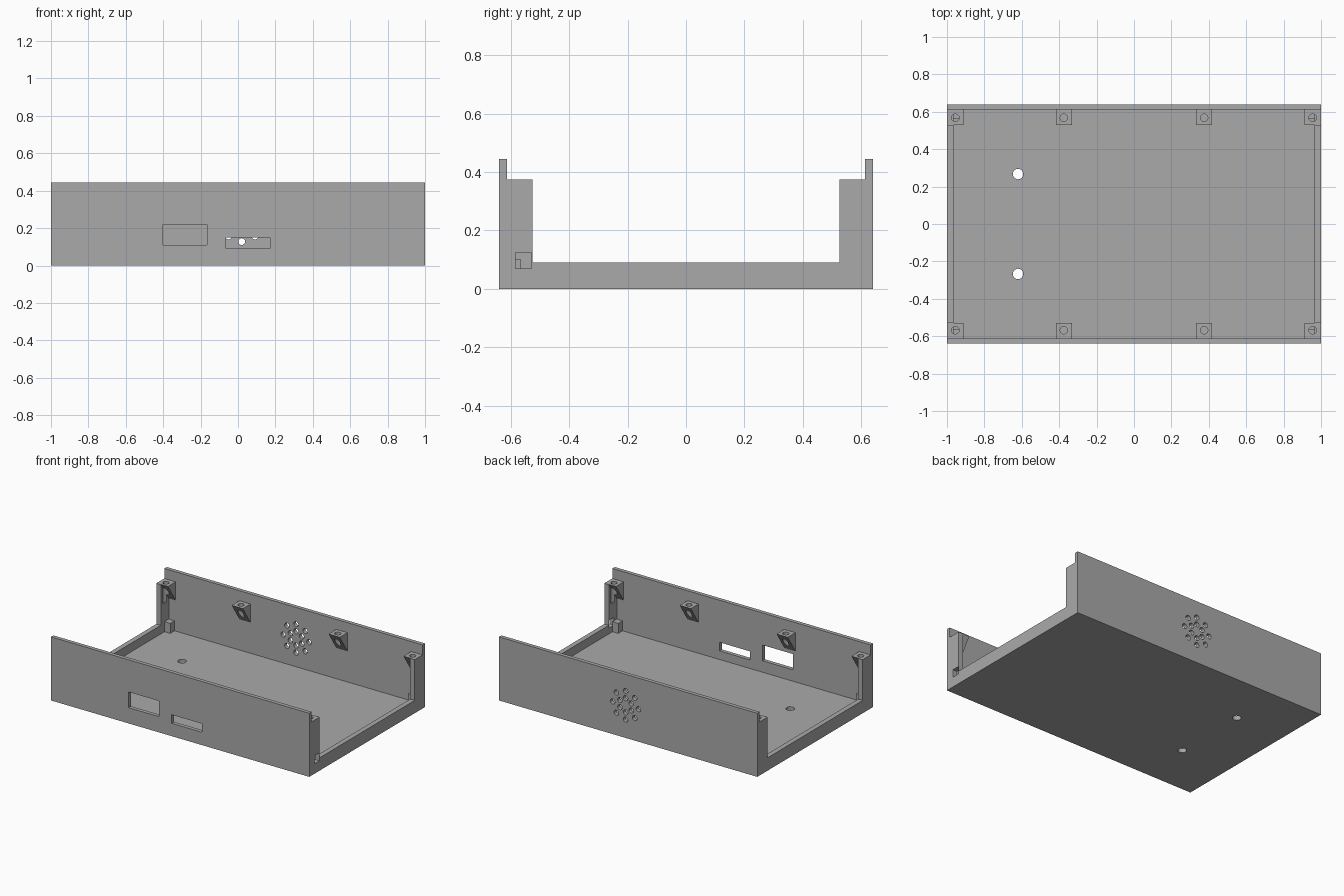
import bpy, bmesh, math
from mathutils import Matrix, Vector

old = bpy.data.objects.get("Cube")
if old:
    bpy.data.objects.remove(old, do_unlink=True)

grey = bpy.data.materials.new("plain_grey")
grey.use_nodes = True
colour = (0.4, 0.4, 0.4, 1)
grey.diffuse_color = colour
grey.node_tree.nodes["Principled BSDF"].inputs["Base Color"].default_value = colour

L, W, H = 1.0, 0.64, 0.445          # half length, half width, height
WALL, SIDE, FLOOR = 0.027, 0.035, 0.03
SHELF, LIP, OPEN = 0.375, 0.09, 0.525
IN_X, IN_Y = L - SIDE, W - WALL


def finish(name, bm):
    bmesh.ops.recalc_face_normals(bm, faces=bm.faces)
    mesh = bpy.data.meshes.new(name)
    bm.to_mesh(mesh)
    bm.free()
    mesh.materials.append(grey)
    obj = bpy.data.objects.new(name, mesh)
    bpy.context.collection.objects.link(obj)
    return obj


def box(name, x, y, z):
    bm = bmesh.new()
    size = [b - a for a, b in (x, y, z)]
    mid = Vector([(a + b) / 2 for a, b in (x, y, z)])
    bmesh.ops.create_cube(bm, size=1, matrix=Matrix.Translation(mid) @ Matrix.Diagonal((*size, 1)))
    return finish(name, bm)


def rod(name, centre, radius, length, along_y=False):
    bm = bmesh.new()
    turn = Matrix.Rotation(math.pi / 2 if along_y else 0, 4, 'X')
    bmesh.ops.create_cone(bm, cap_ends=True, segments=24, radius1=radius, radius2=radius,
                          depth=length, matrix=Matrix.Translation(centre) @ turn)
    return finish(name, bm)


def cut(obj, cutter):
    mod = obj.modifiers.new("cut", 'BOOLEAN')
    mod.operation, mod.solver, mod.object = 'DIFFERENCE', 'EXACT', cutter
    bpy.context.view_layer.update()
    bpy.context.view_layer.objects.active = obj
    bpy.ops.object.modifier_apply(modifier=mod.name)
    bpy.data.objects.remove(cutter, do_unlink=True)


def wedge(name, x0, x1, side):
    # Screw bracket: flat top, sloping underside running back to the wall
    bm = bmesh.new()
    profile = [(IN_Y + 0.005, SHELF), (OPEN + 0.003, SHELF), (IN_Y, 0.245), (IN_Y + 0.005, 0.245)]
    face = bm.faces.new([bm.verts.new((x0, side * y, z)) for y, z in profile])
    ext = bmesh.ops.extrude_face_region(bm, geom=[face])
    moved = [v for v in ext["geom"] if isinstance(v, bmesh.types.BMVert)]
    bmesh.ops.translate(bm, verts=moved, vec=(x1 - x0, 0, 0))
    return finish(name, bm)


# Open tray: cavity, low side openings, step beside the long walls
shell = box("case_shell", (-L, L), (-W, W), (0, H))
cut(shell, box("cavity", (-IN_X, IN_X), (-IN_Y, IN_Y), (FLOOR, 1)))
cut(shell, box("side_opening", (-2, 2), (-OPEN, OPEN), (LIP, 1)))
cut(shell, box("shelf_step", (-2, 2), (-IN_Y, IN_Y), (SHELF, 1)))

# Cable notch in one end, two sockets in the front wall
cut(shell, box("notch", (0.94, 2), (-0.583, -OPEN - 0.004), (0.07, 0.125)))
cut(shell, box("large_socket", (-0.4, -0.165), (-1, -0.6), (0.11, 0.22)))
cut(shell, box("slim_socket", (-0.065, 0.17), (-1, -0.6), (0.09, 0.15)))

# Mounting holes in the floor
for y in (-0.267, 0.267):
    cut(shell, rod("floor_hole", (-0.62, y, 0), 0.028, 0.2))

# Speaker holes in the back wall: two rings
for count, ring in ((8, 0.1), (6, 0.05)):
    for i in range(count):
        a = math.tau * i / count + math.pi / 2
        spot = (0.02 + ring * math.cos(a), W, 0.228 + ring * math.sin(a))
        cut(shell, rod("speaker_hole", spot, 0.018, 0.15, True))

# Screw brackets and corner feet along both long walls
for side, label in ((-1, "front"), (1, "back")):
    for i, x in enumerate((-0.955, -0.375, 0.375, 0.955)):
        x0, x1 = max(x - 0.043, -IN_X), min(x + 0.043, IN_X)
        bracket = wedge(f"{label}_bracket_{i + 1}", x0, x1, side)
        spot = (x, side * 0.568, 0.31)
        cut(bracket, rod("screw_hole", spot, 0.02, 0.16))
        if abs(x) > 0.9:
            cut(shell, rod("screw_groove", spot, 0.02, 0.16))
            xs = sorted((math.copysign(IN_X, x), math.copysign(0.92, x)))
            ys = sorted((side * IN_Y, side * 0.565))
            box(f"{label}_corner_block_{i + 1}", xs, ys, (FLOOR, 0.1))
